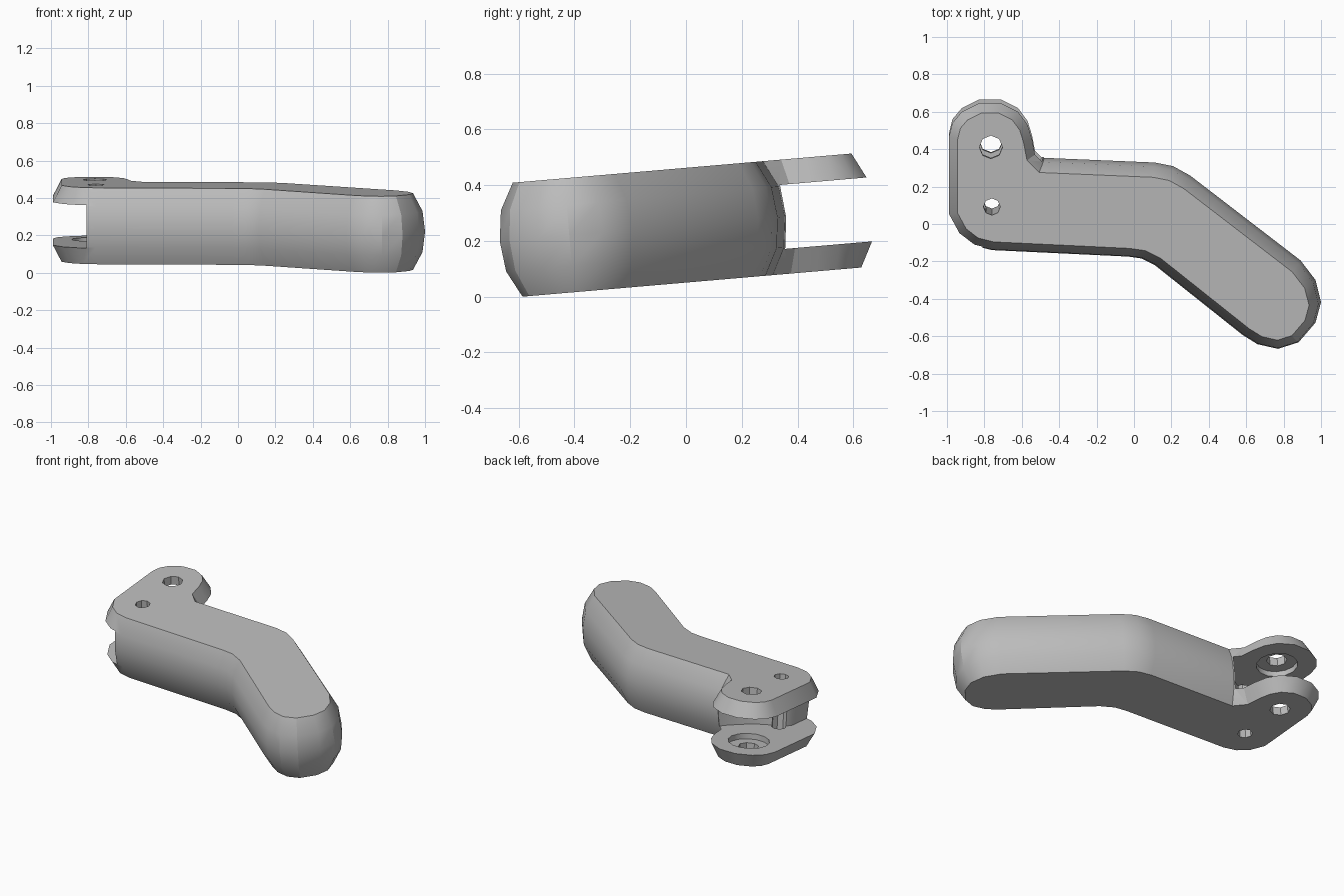
import bpy, bmesh, math
from mathutils import Matrix, Vector

if "Cube" in bpy.data.objects:
    bpy.data.objects.remove(bpy.data.objects["Cube"])

grey = bpy.data.materials.new("plain grey")
grey.use_nodes = True
grey.diffuse_color = (0.5, 0.5, 0.5, 1)
grey.node_tree.nodes["Principled BSDF"].inputs["Base Color"].default_value = (0.5, 0.5, 0.5, 1)


def inset(points, d):
    """Move a counter-clockwise outline inwards with mitred corners."""
    out = []
    for i, p in enumerate(points):
        a = (p - points[i - 1]).normalized()
        b = (points[(i + 1) % len(points)] - p).normalized()
        na, nb = Vector((-a.y, a.x)), Vector((-b.y, b.x))
        out.append(p + (na + nb) * d / (1 + na.dot(nb)))
    return out


def layered_solid(name, outline, layers):
    """Stack inset copies of an outline; layers holds (height, inset)."""
    bm = bmesh.new()
    pts = [Vector(p) for p in outline]
    rings = [[bm.verts.new((p.x, p.y, h)) for p in inset(pts, d)] for h, d in layers]
    for low, high in zip(rings, rings[1:]):
        for i in range(len(pts)):
            j = (i + 1) % len(pts)
            bm.faces.new((low[i], low[j], high[j], high[i]))
    bm.faces.new(rings[0][::-1])
    bm.faces.new(rings[-1])
    bmesh.ops.recalc_face_normals(bm, faces=bm.faces)
    mesh = bpy.data.meshes.new(name)
    bm.to_mesh(mesh)
    bm.free()
    mesh.materials.append(grey)
    ob = bpy.data.objects.new(name, mesh)
    bpy.context.collection.objects.link(ob)
    return ob


def circle(x, y, r, n):
    return [(x + r * math.cos(math.tau * i / n), y + r * math.sin(math.tau * i / n))
            for i in range(n)]


def cut(target, cutter):
    cutter.hide_render = True
    mod = target.modifiers.new("cut", "BOOLEAN")
    mod.operation = "DIFFERENCE"
    mod.solver = "EXACT"
    mod.object = cutter
    bpy.context.view_layer.objects.active = target
    bpy.ops.object.modifier_apply(modifier=mod.name)
    bpy.data.objects.remove(cutter)


# Bent arm with a bulging side wall
outline = [(-1.005, .06), (-.945, -.05), (-.86, -.115), (-.76, -.14),
           (-.03, -.175), (.04, -.185), (.11, -.22), (.58, -.595),
           (.66, -.645), (.77, -.67), (.88, -.635), (.97, -.53),
           (1, -.42), (.97, -.3), (.89, -.195), (.3, .26), (.21, .31),
           (.11, .33), (-.48, .355), (-.515, .39), (-.53, .47), (-.555, .55),
           (-.61, .625), (-.71, .675), (-.83, .675), (-.93, .625),
           (-.985, .56), (-1.005, .48)]
layers = [(-.205, .062), (-.11, .013), (0, 0), (.11, .013), (.205, .062)]
arm = layered_solid("lever_arm", outline, layers)

# Fork slot between the two lugs
slot = [(-.45, .42), (-.3, .9), (-1.2, .9), (-1.2, -.3), (-.81, -.3),
        (-.81, .04), (-.78, .1), (-.7, .13), (-.62, .18), (-.52, .3)]
cut(arm, layered_solid("slot_cutter", slot, [(-.115, 0), (.115, 0)]))

# Hinge recess, hinge hole and pin hole
for x, y, r, n, h in ((-.765, .43, .125, 14, .15),
                      (-.765, .43, .062, 8, .4),
                      (-.76, .11, .045, 8, .4)):
    cut(arm, layered_solid("hole_cutter", circle(x, y, r, n), [(-h, 0), (h, 0)]))

# Lean the arm back and stand it on the ground
arm.data.transform(Matrix.Rotation(math.radians(4.92), 4, "X"))
lowest = min(v.co.z for v in arm.data.vertices)
arm.data.transform(Matrix.Translation((0, 0, -lowest)))

bpy.ops.object.select_all(action="DESELECT")
arm.select_set(True)
bpy.context.view_layer.objects.active = arm
bpy.ops.object.shade_smooth_by_angle(angle=math.radians(28))
